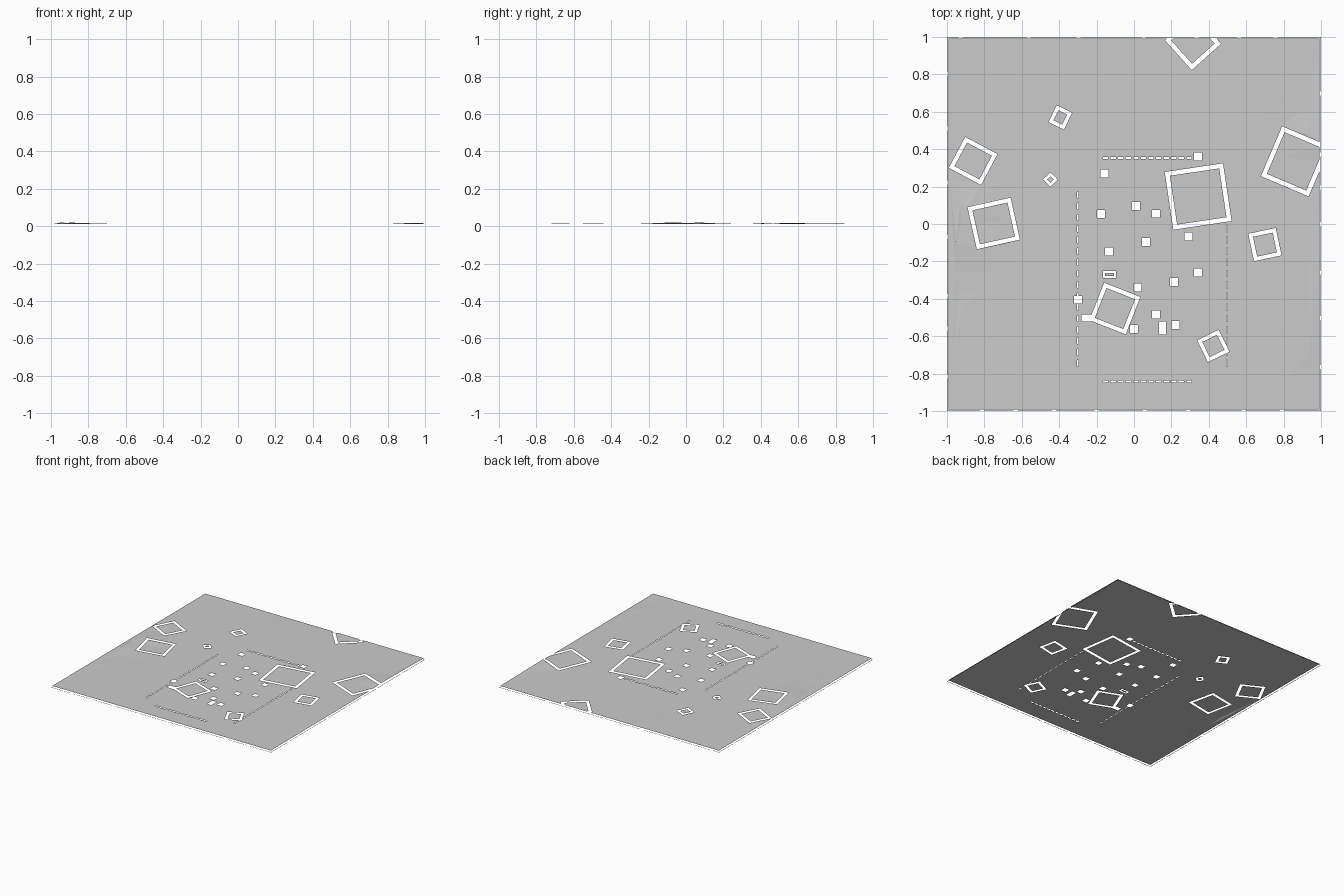
import bpy, bmesh, random
from math import cos, sin, exp, radians
from mathutils import Vector
from mathutils.geometry import delaunay_2d_cdt

if "Cube" in bpy.data.objects:
    bpy.data.objects.remove(bpy.data.objects["Cube"])

random.seed(4)
EDGE = 0.993


def corners(b):
    x, y, w, h, a = b
    c, s = cos(radians(a)), sin(radians(a))
    return [Vector((x + c*u*w/2 - s*v*h/2, y + s*u*w/2 + c*v*h/2))
            for u, v in ((-1, -1), (1, -1), (1, 1), (-1, 1))]


def inside(p, b):
    x, y, w, h, a = b
    c, s = cos(radians(a)), sin(radians(a))
    dx, dy = p.x - x, p.y - y
    return abs(c*dx + s*dy) < w/2 and abs(c*dy - s*dx) < h/2


def height(x, y):
    z = 0.0115
    for bx, by, r, k in ((-0.92, -0.12, 0.1, 0.009), (-0.9, 0.08, 0.07, 0.008),
                         (0.98, 0.48, 0.09, 0.009), (-0.95, -0.5, 0.08, 0.003),
                         (0.95, -0.65, 0.09, 0.003), (-0.3, 0.85, 0.1, 0.002)):
        z += k * exp(-((x-bx)**2 + (y-by)**2) / r**2)
    return z


# Wall outlines: centre, size, angle, wall thickness
walls = [(0.343, 0.147, 0.315, 0.312, 8.5, 0.024), (-0.102, -0.452, 0.208, 0.215, -21.5, 0.022),
         (-0.75, 0.003, 0.236, 0.23, 12.5, 0.022), (-0.86, 0.337, 0.195, 0.187, -28, 0.022),
         (-0.394, 0.57, 0.092, 0.1, -26, 0.02), (-0.447, 0.238, 0.055, 0.055, 43, 0.015),
         (0.7, -0.11, 0.15, 0.15, 12, 0.021), (0.424, -0.652, 0.128, 0.13, 26, 0.02),
         (0.863, 0.335, 0.277, 0.29, -23, 0.024), (0.315, 0.973, 0.21, 0.215, 42, 0.024),
         (-0.13, -0.27, 0.07, 0.036, 0, 0.011)]
rings = [((x, y, w, h, a), (x, y, w-2*t, h-2*t, a)) for x, y, w, h, a, t in walls]

# Post and crate openings
holes = [(x, y, 0.042, 0.042, 0) for x, y in (
    (-0.157, 0.27), (0.343, 0.36), (-0.176, 0.053), (0.01, 0.096), (0.117, 0.055),
    (0.064, -0.096), (0.292, -0.067), (-0.134, -0.147), (0.342, -0.26), (0.213, -0.31),
    (0.02, -0.34), (-0.3, -0.405), (0.117, -0.483), (0.222, -0.54), (0.0, -0.562))]
holes += [(-0.252, -0.503, 0.055, 0.038, 0), (0.152, -0.556, 0.038, 0.07, 0)]
# Fence dashes
for i in range(12):
    holes += [(-0.152 + i*0.0405, y, 0.028, 0.011, 0) for y in (0.353, -0.842)]
for i in range(16):
    y = 0.155 - i*0.06
    holes.append((-0.3, y, 0.007, 0.034, 0))
    if y < 0.06:
        holes.append((0.497, y, 0.007, 0.034, 0))

# Constrained triangulation of the ground with the openings left out
loops = [corners((0, 0, 2*EDGE, 2*EDGE, 0))]
for o, i in rings:
    loops += [corners(o), corners(i)]
loops += [corners(b) for b in holes]
pts, edges = [], []
for lp in loops:
    n = len(pts)
    pts += lp
    edges += [(n+k, n+(k+1) % 4) for k in range(4)]
for i in range(17):
    for j in range(17):
        pts.append(Vector((-0.94 + i*0.1175 + random.uniform(-.02, .02),
                           -0.94 + j*0.1175 + random.uniform(-.02, .02))))
vs, _, fs, *_ = delaunay_2d_cdt(pts, edges, [], 0, 1e-5)


def solid(p):
    if max(abs(p.x), abs(p.y)) > EDGE:
        return False
    if any(inside(p, o) and not inside(p, i) for o, i in rings):
        return False
    return not any(inside(p, b) for b in holes)


def make(name, bm):
    bmesh.ops.delete(bm, geom=[v for v in bm.verts if not v.link_faces], context='VERTS')
    for f in bm.faces:
        if f.normal.z < 0:
            f.normal_flip()
    me = bpy.data.meshes.new(name)
    bm.to_mesh(me)
    bm.free()
    bpy.context.collection.objects.link(bpy.data.objects.new(name, me))


bm = bmesh.new()
bv = [bm.verts.new((v.x, v.y, height(v.x, v.y))) for v in vs]
for f in fs:
    c = sum((vs[k] for k in f), Vector((0, 0))) / len(f)
    if solid(c):
        bm.faces.new([bv[k] for k in f])
bm.normal_update()
make("walkable_ground", bm)

# Low narrow strips around the border, with gaps
bm = bmesh.new()
for a in (0, 90, 180, 270):
    c, s = cos(radians(a)), sin(radians(a))
    t = -1.0
    while t < 1:
        e = min(1.0, t + random.uniform(0.15, 0.35))
        bm.faces.new([bm.verts.new((c*u - s*v, s*u + c*v, 0))
                      for u, v in ((0.996, t), (1, t), (1, e), (0.996, e))])
        t = e + 0.02
bm.normal_update()
make("border_strips", bm)
